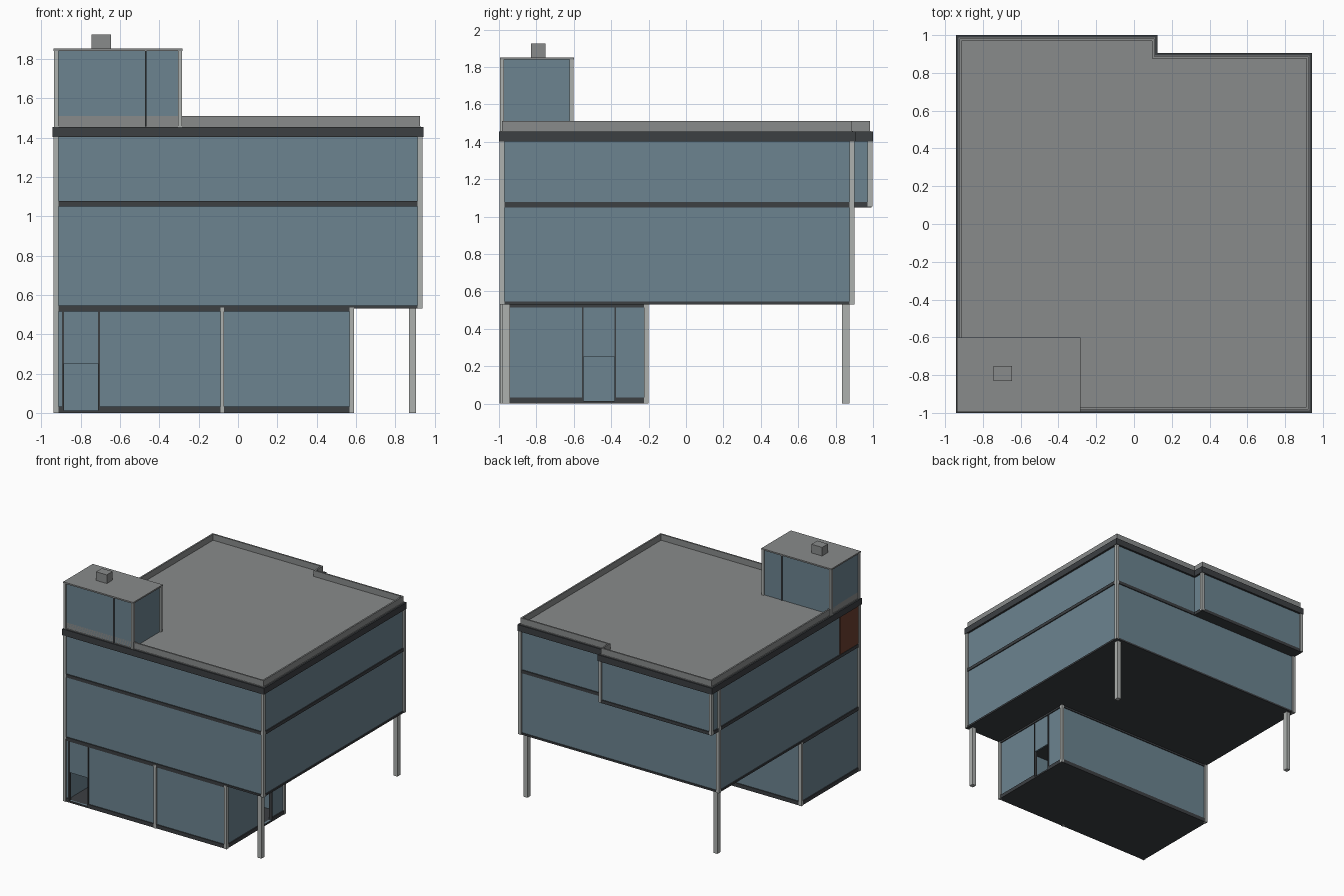
import bpy, bmesh

if "Cube" in bpy.data.objects:
    bpy.data.objects.remove(bpy.data.objects["Cube"])


def material(name, r, g, b):
    m = bpy.data.materials.new(name)
    m.diffuse_color = (r, g, b, 1)
    m.use_nodes = True
    m.node_tree.nodes["Principled BSDF"].inputs["Base Color"].default_value = m.diffuse_color
    return m


GLASS = material("blue_glass", 0.15, 0.23, 0.28)
DARK = material("dark_trim", 0.045, 0.05, 0.055)
ROOF = material("roof_grey", 0.25, 0.26, 0.26)
POST = material("post_grey", 0.42, 0.44, 0.43)
RUST = material("rust", 0.15, 0.05, 0.03)


def finish(name, bm, mat):
    bmesh.ops.recalc_face_normals(bm, faces=bm.faces)
    me = bpy.data.meshes.new(name)
    bm.to_mesh(me)
    bm.free()
    ob = bpy.data.objects.new(name, me)
    bpy.context.collection.objects.link(ob)
    if mat:
        me.materials.append(mat)
    return ob


def prism(name, outline, z0, z1, mat):
    """Solid slab over a plan outline."""
    bm = bmesh.new()
    lo = [bm.verts.new((x, y, z0)) for x, y in outline]
    hi = [bm.verts.new((x, y, z1)) for x, y in outline]
    bm.faces.new(lo)
    bm.faces.new(hi)
    n = len(lo)
    for i in range(n):
        j = (i + 1) % n
        bm.faces.new((lo[i], lo[j], hi[j], hi[i]))
    return finish(name, bm, mat)


def ring(name, outer, inner, z0, z1, mat):
    """Thin wall running around a plan outline."""
    bm = bmesh.new()
    loops = [[bm.verts.new((x, y, z)) for x, y in o]
             for o, z in ((outer, z0), (outer, z1), (inner, z1), (inner, z0))]
    n = len(outer)
    for k in range(4):
        a, b = loops[k], loops[(k + 1) % 4]
        for i in range(n):
            j = (i + 1) % n
            bm.faces.new((a[i], a[j], b[j], b[i]))
    return finish(name, bm, mat)


def rect(x0, x1, y0, y1, d=0.0):
    return [(x0 - d, y0 - d), (x1 + d, y0 - d), (x1 + d, y1 + d), (x0 - d, y1 + d)]


def box(name, x0, x1, y0, y1, z0, z1, mat):
    return prism(name, rect(x0, x1, y0, y1), z0, z1, mat)


def lower(d):
    return rect(-0.925, 0.925, -0.983, 0.888, d)


def upper(d):
    # top storey plan with the rear overhang
    x, xs = 0.925 + d, 0.108 + d
    return [(-x, -0.983 - d), (x, -0.983 - d), (x, 0.888 + d),
            (xs, 0.888 + d), (xs, 0.983 + d), (-x, 0.983 + d)]


def ground(d):
    return rect(-0.925, 0.578, -0.983, -0.212, d)


def corner_posts(name, corners, z0, z1, r=0.013):
    for i, (x, y) in enumerate(corners):
        box(f"{name}_{i + 1}", x - r, x + r, y - r, y + r, z0, z1, POST)


# Ground floor: hollow glass lobby with two door openings
prism("lobby_floor", ground(0.005), 0.0, 0.012, DARK)
parts = [
    ring("lobby_walls", ground(0), ground(-0.015), 0.01, 0.535, GLASS),
    ring("lobby_base_trim", ground(0.008), ground(-0.005), 0.0, 0.032, DARK),
]
ring("lobby_top_trim", ground(0.008), ground(-0.005), 0.515, 0.535, DARK)
corner_posts("lobby_post", ground(0), 0.0, 0.535, 0.012)
box("lobby_mid_post", -0.09, -0.07, -0.997, -0.97, 0.0, 0.535, POST)

cutters = [box("front_door_cutter", -0.887, -0.708, -1.05, -0.93, 0.013, 0.25, None),
           box("side_door_cutter", 0.53, 0.65, -0.548, -0.382, 0.013, 0.25, None)]
for c in cutters:
    c.hide_render = True
    c.display_type = 'WIRE'
for ob in parts:
    for c in cutters:
        m = ob.modifiers.new("door", 'BOOLEAN')
        m.operation = 'DIFFERENCE'
        m.object = c

# Door frames
for i, x in enumerate((-0.89, -0.707)):
    box(f"front_door_jamb_{i + 1}", x - 0.004, x + 0.004, -0.99, -0.965, 0.01, 0.52, DARK)
for i, y in enumerate((-0.551, -0.379)):
    box(f"side_door_jamb_{i + 1}", 0.56, 0.585, y - 0.004, y + 0.004, 0.01, 0.52, DARK)

# Free-standing columns
for name, x, y in (("front_right", 0.887, -0.96), ("back_right", 0.887, 0.855),
                   ("back_left", -0.887, 0.855)):
    box(f"{name}_column", x - 0.018, x + 0.018, y - 0.02, y + 0.02, 0.0, 0.535, POST)

# Main glass storeys
prism("middle_storey", lower(0), 0.535, 1.06, GLASS)
prism("top_storey", upper(0), 1.06, 1.445, GLASS)
box("rust_panel", -0.931, -0.92, -0.97, -0.73, 1.078, 1.40, RUST)

# Dark floor bands
prism("underside_band", lower(0.008), 0.53, 0.545, DARK)
prism("middle_band", upper(0.008), 1.05, 1.077, DARK)
prism("roof_band", upper(0.017), 1.402, 1.455, DARK)

# Corner posts of the upper storeys
front = lower(0)[:2]
corner_posts("front_corner_post", front, 0.53, 1.402)
corner_posts("rear_corner_post", lower(0)[2:], 0.53, 1.402)
corner_posts("overhang_post", upper(0)[4:], 1.055, 1.402)

# Flat roof and parapet
prism("roof_deck", upper(0.004), 1.445, 1.459, ROOF)
ring("parapet", upper(0), upper(-0.013), 1.45, 1.51, ROOF)

# Rooftop penthouse
pent = rect(-0.925, -0.295, -0.983, -0.612)
prism("penthouse", pent, 1.455, 1.843, GLASS)
corner_posts("penthouse_post", pent, 1.455, 1.845, 0.011)
for side, y in (("front", -0.983), ("back", -0.612)):
    box(f"penthouse_{side}_mullion", -0.474, -0.466, y - 0.008, y + 0.008, 1.455, 1.843, DARK)
prism("penthouse_roof", rect(-0.925, -0.295, -0.983, -0.612, 0.012), 1.84, 1.852, ROOF)
box("roof_vent", -0.745, -0.645, -0.83, -0.752, 1.85, 1.925, ROOF)
